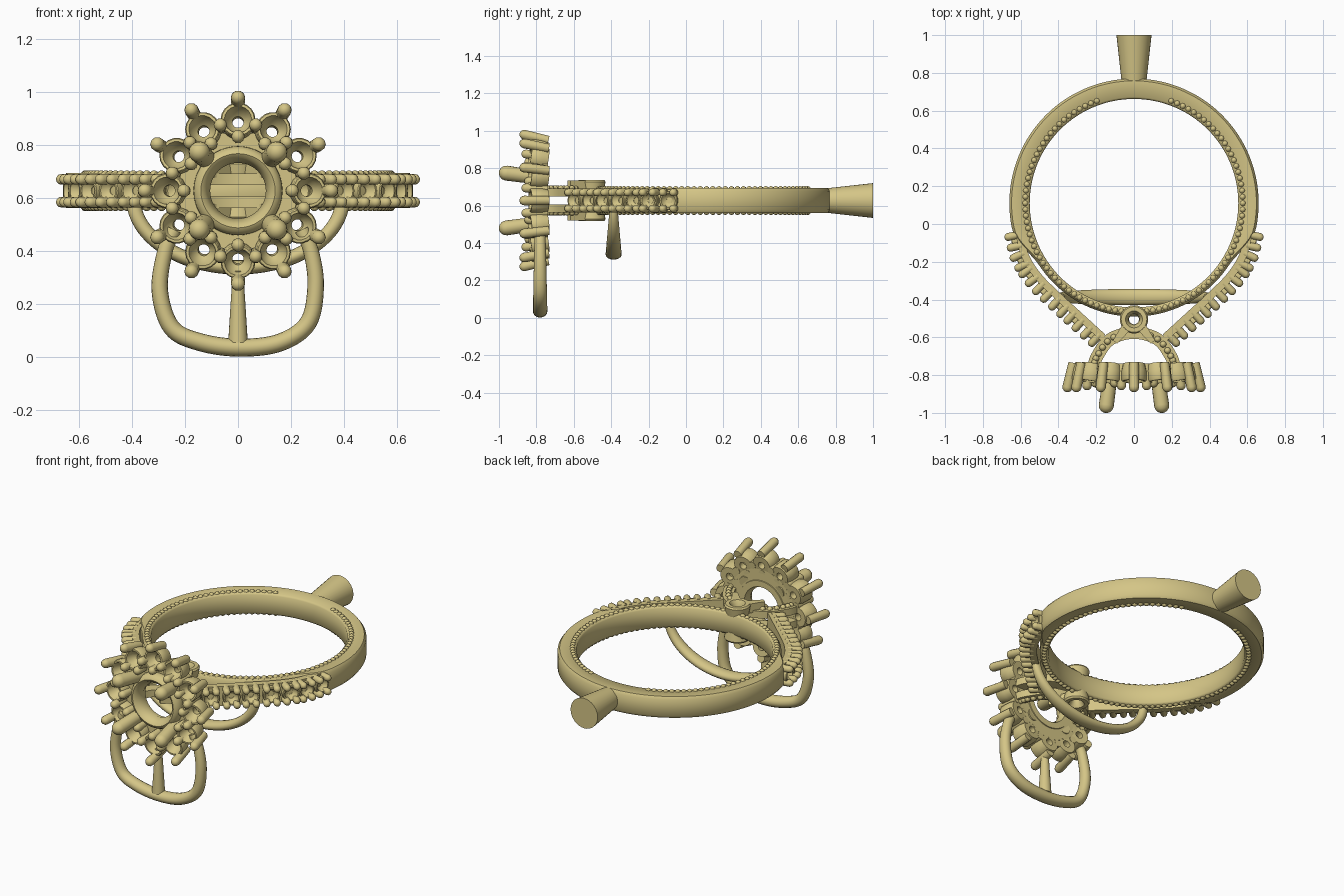
import bpy, bmesh, math
from mathutils import Vector as V

if "Cube" in bpy.data.objects:
    bpy.data.objects.remove(bpy.data.objects["Cube"])

gold = bpy.data.materials.new("gold")
gold.diffuse_color = (0.66, 0.56, 0.24, 1)
gold.use_nodes = True
gold.node_tree.nodes["Principled BSDF"].inputs["Base Color"].default_value = gold.diffuse_color
ZC = 0.627            # height of the band's middle plane
RC = V((0, 0.11, ZC)) # ring centre


def finish(bm, name, angle=40):
    bmesh.ops.recalc_face_normals(bm, faces=bm.faces)
    me = bpy.data.meshes.new(name)
    bm.to_mesh(me)
    bm.free()
    ob = bpy.data.objects.new(name, me)
    bpy.context.collection.objects.link(ob)
    me.materials.append(gold)
    me.shade_smooth()
    me.set_sharp_from_angle(angle=math.radians(angle))
    return ob


def skin(bm, rows, close_rows=False):
    """Join equal rings of points with quads; cap the ends unless closed."""
    vs = [[bm.verts.new(p) for p in r] for r in rows]
    n = len(vs[0])
    for i in range(len(vs) - (0 if close_rows else 1)):
        a, b = vs[i], vs[(i + 1) % len(vs)]
        for j in range(n):
            bm.faces.new((a[j], a[(j + 1) % n], b[(j + 1) % n], b[j]))
    if not close_rows:
        bm.faces.new(vs[0])
        bm.faces.new(vs[-1])


def revolve(bm, profile, origin, axis, segs=20, closed=True):
    """Turn (radius, height) points around an axis."""
    q = V(axis).to_track_quat('Z', 'Y')
    rows = []
    for r, h in profile:
        rows.append([V(origin) + q @ V((r * math.cos(t), r * math.sin(t), h))
                     for t in [2 * math.pi * k / segs for k in range(segs)]])
    skin(bm, rows, closed)


def prong(bm, a, b, r0, r1=None, segs=10):
    """Round-tipped rod from a to b."""
    r1 = r1 or r0
    a, b = V(a), V(b)
    L = (b - a).length
    prof = [(r0, 0)] + [(r1 * math.cos(t), L - r1 + r1 * math.sin(t)) for t in (0, 0.5, 0.95, 1.35)]
    revolve(bm, prof, a, b - a, segs, False)


def cup(bm, origin, axis, r, h):
    """Small stone seat with a drilled hole."""
    revolve(bm, [(r * .33, 0), (r * .88, 0), (r, h * .4), (r, h * .92), (r * .93, h),
                 (r * .78, h), (r * .62, h * .6), (r * .33, h * .4)], origin, axis, 18)


def bead(bm, p, r):
    revolve(bm, [(r * math.sin(t), -r * math.cos(t)) for t in (.25, .7, 1.2, 1.7, 2.3, 2.9)],
            p, (0, 0, 1), 8, False)


def smooth_path(pts, sub=8):
    """Catmull-Rom through the points."""
    p = [V(q) for q in pts]
    p = [2 * p[0] - p[1]] + p + [2 * p[-1] - p[-2]]
    out = []
    for i in range(1, len(p) - 2):
        a, b, c, d = p[i - 1:i + 3]
        for k in range(sub):
            t = k / sub
            out.append(.5 * (2 * b + (c - a) * t + (2 * a - 5 * b + 4 * c - d) * t * t
                             + (3 * b - a - 3 * c + d) * t ** 3))
    return out + [p[-2]]


def sweep(bm, path, up, size, square=False):
    """Sweep an oval or rectangle; size(u) gives half width and half height."""
    up = V(up)
    offs = [(1, 1), (-1, 1), (-1, -1), (1, -1)] if square else \
        [(math.cos(k * math.pi / 8), math.sin(k * math.pi / 8)) for k in range(16)]
    rows = []
    n = len(path) - 1
    for i, p in enumerate(path):
        side = (path[min(i + 1, n)] - path[max(i - 1, 0)]).normalized().cross(up)
        w, h = size(i / n)
        rows.append([p + side * (w * x) + up * (h * y) for x, y in offs])
    skin(bm, rows)


# Ring band: thick at the back, thin behind the shoulders
bm = bmesh.new()
rows = []
for k in range(128):
    t = 2 * math.pi * k / 128
    s = min(1, max(0, (math.sin(t) + .55) / .35))
    ro = .60 + .06 * s * s * (3 - 2 * s)
    prof = [(.552, -.055), (.562, -.066), (ro - .012, -.066), (ro, -.05),
            (ro, .05), (ro - .012, .066), (.562, .066), (.552, .055)]
    rows.append([RC + V((r * math.cos(t), r * math.sin(t), z)) for r, z in prof])
skin(bm, rows, True)
finish(bm, "ring_band", 50)

# Beaded edging on both faces of the band
bm = bmesh.new()
for k in range(97):
    t = math.radians(110 + 320 * k / 96)
    for s in (-1, 1):
        bead(bm, RC + V((.576 * math.cos(t), .576 * math.sin(t), s * .06)), .017)
finish(bm, "band_beading")

# Casting stem at the back
bm = bmesh.new()
revolve(bm, [(.064, 0), (.093, .26)], (0, .74, ZC), (0, 1, 0), 32, False)
finish(bm, "casting_stem")

# Shoulders with stone seats and paired prongs
arm = smooth_path([(.61, -.04, ZC), (.575, -.17, ZC), (.505, -.28, ZC),
                   (.40, -.385, ZC), (.28, -.495, ZC), (.165, -.60, ZC)], 12)
body, seats, claws = bmesh.new(), bmesh.new(), bmesh.new()
for m in (1, -1):
    fx = V((m, 1, 1))
    sweep(body, [p * fx for p in arm], (0, 0, 1), lambda u: (.02, .06), True)
    for k in range(7):
        i = 4 + round(k * (len(arm) - 9) / 6)
        tan = (arm[i + 1] - arm[i - 1]).normalized()
        out = tan.cross(V((0, 0, -1)))
        if out.x < 0:
            out = -out
        cup(seats, (arm[i] + out * .004) * fx, out * fx, .05, .046)
        for a in (-.029, .029):
            for z in (-.043, .043):
                base = arm[i] + tan * a + V((0, 0, z))
                prong(claws, base * fx, (base + out * .082) * fx, .021)
finish(body, "shoulders")
finish(seats, "shoulder_seats")
finish(claws, "shoulder_prongs")

# Beaded arches joining the band to the flower head, upper and lower
arch = smooth_path([(-.215, -.76, 0), (-.195, -.70, 0), (-.125, -.61, 0), (0, -.575, 0),
                    (.125, -.61, 0), (.195, -.70, 0), (.215, -.76, 0)], 6)
bm, bd, ey = bmesh.new(), bmesh.new(), bmesh.new()
for s in (1, -1):
    sweep(bm, [p + V((0, 0, ZC + s * .043)) for p in arch], (0, 0, 1), lambda u: (.033, .022), True)
    for i in list(range(3, 15, 2)) + list(range(22, 35, 2)):
        bead(bd, arch[i] + V((0, 0, ZC + s * .063)), .018)
    # eyelet and its splayed legs
    revolve(ey, [(.026, 0), (.066, 0), (.075, .05), (.068, .06), (.045, .06), (.03, .035)],
            (0, -.505, ZC + s * .05), (0, 0, s), 24)
    for m in (1, -1):
        leg = [V((m * .035, -.54, ZC + s * .08)), V((m * .07, -.585, ZC + s * .08)),
               V((m * .10, -.625, ZC + s * .078))]
        sweep(ey, leg, (0, 0, 1), lambda u: (.026 - .012 * u, .028), True)
finish(bm, "gallery_arches")
finish(bd, "gallery_beading")
finish(ey, "gallery_eyelets")

# Flower head: centre ring, web and twelve seats
bm = bmesh.new()
revolve(bm, [(.118, 0), (.155, 0), (.168, .04), (.167, .065), (.155, .088), (.14, .095),
             (.125, .085), (.105, .04)], (0, -.74, ZC), (0, -1, 0), 48)
finish(bm, "centre_ring", 50)
bm = bmesh.new()
revolve(bm, [(.15, 0), (.225, 0), (.225, .035), (.15, .035)], (0, -.745, ZC), (0, -1, 0), 48)
finish(bm, "flower_web")

seats, claws = bmesh.new(), bmesh.new()


def polar(deg, r, y):
    t = math.radians(deg)
    return V((r * math.sin(t), y, ZC + r * math.cos(t)))


for k in range(12):
    a = k * 30
    axis = polar(a, .258, -1) - polar(a, .24, -.9)
    cup(seats, polar(a, .252, -.74), axis, .066, .095)
    prong(claws, polar(a, .322, -.735), polar(a, .358, -.89), .025, .027)
    prong(claws, polar(a, .20, -.745), polar(a, .206, -.865), .022, .025)
    prong(claws, polar(a + 15, .245, -.74), polar(a + 15, .26, -.88), .022, .025)
finish(seats, "petal_seats")
finish(claws, "petal_prongs")

# Four large centre prongs
bm = bmesh.new()
for a in (45, 135, 225, 315):
    prong(bm, polar(a, .165, -.745), polar(a, .215, -1.0), .036, .04, 16)
finish(bm, "centre_prongs")

# Hanging loop and post below the flower head
bm = bmesh.new()
loop = smooth_path([(-.24, -.78, .48), (-.275, -.78, .40), (-.295, -.78, .25), (-.25, -.78, .11),
                    (-.14, -.78, .055), (.01, -.78, .035), (.16, -.78, .055), (.265, -.78, .13),
                    (.293, -.78, .27), (.275, -.78, .40), (.24, -.78, .48)], 8)
sweep(bm, loop, (0, 1, 0), lambda u: (.027 + .007 * math.sin(math.pi * u),
                                      .026 + .013 * math.sin(math.pi * u)))
finish(bm, "hanging_loop")
bm = bmesh.new()
revolve(bm, [(.037, 0), (.02, .27)], (0, -.78, .055), (0, 0, 1), 20, False)
finish(bm, "loop_post")

# Curved support slung under the band's front
bm = bmesh.new()
sling = [V((.395 * math.cos(t), -.387, .60 - .262 * math.sin(t)))
         for t in [math.pi * k / 48 for k in range(49)]]
sweep(bm, sling, (0, 1, 0), lambda u: (.027, .02 + .023 * math.sin(math.pi * u)))
finish(bm, "under_sling")
